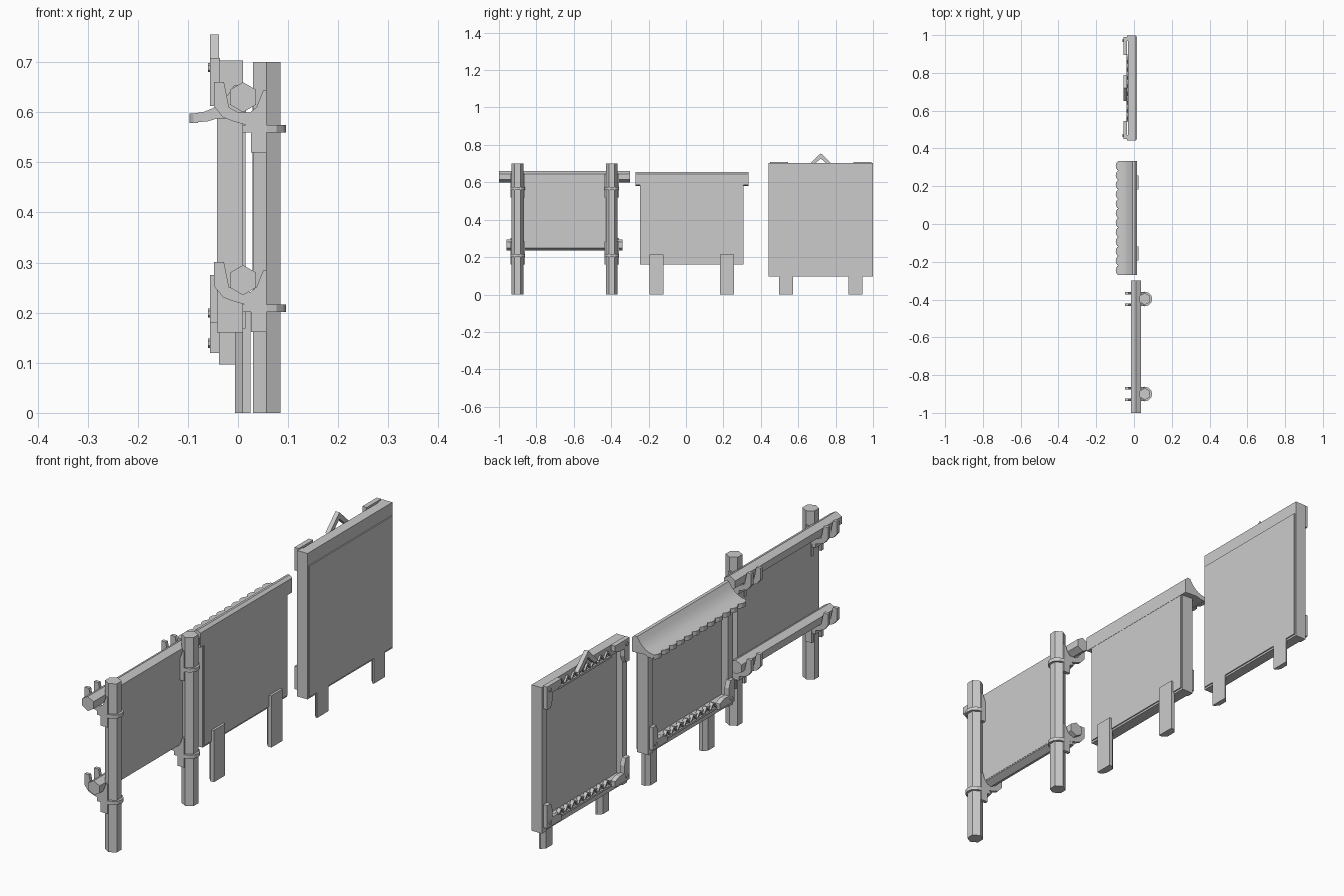
import bpy, bmesh, math
from mathutils import Vector

if "Cube" in bpy.data.objects:
    bpy.data.objects.remove(bpy.data.objects["Cube"])

GREY = (0.6, 0.6, 0.6, 1)
mat = bpy.data.materials.new("plain grey")
mat.use_nodes = True
mat.diffuse_color = GREY
mat.node_tree.nodes["Principled BSDF"].inputs["Base Color"].default_value = GREY


def prism(name, outline, axis, start, end):
    """Extrude a 2D outline along an axis; the outline uses the other two axes in order."""
    def place(p, t):
        c = list(p)
        c.insert("xyz".index(axis), t)
        return Vector(c)
    bm = bmesh.new()
    low = [bm.verts.new(place(p, start)) for p in outline]
    high = [bm.verts.new(place(p, end)) for p in outline]
    bm.faces.new(low)
    bm.faces.new(high)
    n = len(outline)
    for i in range(n):
        j = (i + 1) % n
        bm.faces.new((low[i], low[j], high[j], high[i]))
    bmesh.ops.recalc_face_normals(bm, faces=bm.faces)
    mesh = bpy.data.meshes.new(name)
    bm.to_mesh(mesh)
    bm.free()
    mesh.materials.append(mat)
    obj = bpy.data.objects.new(name, mesh)
    bpy.context.collection.objects.link(obj)
    return obj


def box(name, x, y, z):
    return prism(name, [(x[0], y[0]), (x[1], y[0]), (x[1], y[1]), (x[0], y[1])], "z", *z)


def ngon(cx, cy, r, n=6, turn=math.pi / 2):
    return [(cx + r * math.cos(turn + math.tau * i / n),
             cy + r * math.sin(turn + math.tau * i / n)) for i in range(n)]


# ---- Sign on two hexagonal posts ----
POST_X = 0.057
HOOK = [(-0.048, 0.66), (-0.028, 0.66), (-0.018, 0.61), (0, 0.6), (0.025, 0.6),
        (0.037, 0.61), (0.05, 0.643), (0.057, 0.643), (0.057, 0.52), (0.026, 0.52),
        (0.026, 0.572), (-0.01, 0.582), (-0.03, 0.59), (-0.048, 0.612)]
prism("upper_beam", ngon(0.01, 0.63, 0.03), "y", -1, -0.3)
prism("lower_beam", ngon(0.01, 0.265, 0.03), "y", -0.96, -0.34)
box("post_panel", (0.029, 0.037), (-0.9, -0.4), (0.255, 0.645))
for y in (-0.9, -0.397):
    prism("post", ngon(POST_X, y, 0.0317), "z", 0, 0.7)
    for drop in (0, 0.359):
        prism("post_band", ngon(POST_X, y, 0.039, 12), "z", 0.56 - drop, 0.575 - drop)
        box("band_tab", (0.009, POST_X), (y - 0.037, y + 0.037), (0.56 - drop, 0.575 - drop))
        for side in (-1, 1):
            c = y + side * 0.031
            prism("beam_hook", [(px, pz - drop) for px, pz in HOOK], "y", c - 0.007, c + 0.007)


# ---- Framed boards ----
def framed_board(label, y0, y1, z0, z1, front, plate_top):
    back, rim = 0.01, 0.03
    box(label + "_core", (-0.012, back), (y0, y1), (z0, z1))
    for a in (y0, y1 - rim):
        box(label + "_stile", (front, back), (a, a + rim), (z0, z1))
    for a in (z0, z1 - 0.045):
        box(label + "_rail", (front + 0.006, back), (y0 + rim, y1 - rim), (a, a + 0.045))
    box(label + "_back_plate", (back, 0.015), (y0 + 0.006, y1 - 0.006), (z0 + 0.008, plate_top))


def board_leg(label, y, x0, x1, top):
    h = 0.037
    prism(label + "_leg", [(x1, y - h), (x1, y + h), (x0 + 0.015, y + h), (x0, y + h * 0.55),
                           (x0, y - h * 0.55), (x0 + 0.015, y - h)], "z", 0, top)


def corner_bracket(label, y, z, sy, sz):
    """L-shaped plate whose outer corner sits at (y, z)."""
    arm, w = 0.095, 0.035
    shape = [(0, 0), (arm, 0), (arm, w * 0.7), (arm * 0.7, w), (w, w),
             (w, arm * 0.7), (w * 0.7, arm), (0, arm)]
    prism(label + "_bracket", [(y + sy * a, z + sz * b) for a, b in shape], "x", -0.056, -0.036)
    c = (y + sy * 0.019, z + sz * 0.019)
    prism(label + "_stud", ngon(*c, 0.009), "x", -0.06, -0.05)


def zigzag(label, y0, y1, z0, z1, front):
    """Row of slanted bars forming triangles between two thin strips."""
    n, w = 16, 0.007
    step = (y1 - y0) / n
    for i in range(n):
        a, b = y0 + i * step, y0 + (i + 1) * step
        za, zb = (z0, z1) if i % 2 == 0 else (z1, z0)
        prism(label + "_lattice_bar", [(a - w / 2, za), (a + w / 2, za), (b + w / 2, zb),
                                       (b - w / 2, zb)], "x", front - 0.008, front + 0.008)
    edge = z0 - 0.006
    box(label + "_lattice_strip", (front - 0.008, front + 0.008), (y0, y1), (edge, z0 + 0.002))


# ---- Roofed board ----
R0, R1 = -0.247, 0.308
framed_board("roofed_board", R0, R1, 0.16, 0.6, -0.042, 0.59)
for y in (-0.157, 0.22):
    board_leg("roofed_board", y, -0.006, 0.025, 0.215)
corner_bracket("roofed_board", R0 + 0.01, 0.18, 1, 1)
corner_bracket("roofed_board", R1 - 0.01, 0.18, -1, 1)
zigzag("roofed_board", R0 + 0.105, R1 - 0.105, 0.187, 0.215, -0.036)

ROOF = [(0.016, 0.585), (0.016, 0.645), (0.004, 0.655), (-0.008, 0.653), (-0.02, 0.635),
        (-0.034, 0.619), (-0.05, 0.608), (-0.068, 0.601), (-0.086, 0.598),
        (-0.084, 0.58), (-0.06, 0.582), (-0.04, 0.588)]
Y0, Y1, TILES = -0.27, 0.333, 12
roof = prism("roof", ROOF, "y", Y0, Y1)
tile = (Y1 - Y0) / TILES
for i in range(TILES):
    c = Y0 + (i + 0.5) * tile
    arc = [(-0.08 - 0.017 * math.sin(t), c + tile / 2 * math.cos(t))
           for t in (math.pi * k / 6 for k in range(7))]
    prism("eave_tile", arc, "z", 0.579, 0.598)

# ---- Tall board with a gable ----
T0, T1 = 0.442, 0.999
MID = (T0 + T1) / 2
framed_board("tall_board", T0, T1, 0.097, 0.703, -0.038, 0.65)
for y in (MID - 0.186, MID + 0.186):
    board_leg("tall_board", y, -0.006, 0.015, 0.11)
for z, sz in ((0.708, -1), (0.12, 1)):
    corner_bracket("tall_board", T0 + 0.008, z, 1, sz)
    corner_bracket("tall_board", T1 - 0.008, z, -1, sz)
zigzag("tall_board", T0 + 0.105, T1 - 0.105, 0.662, 0.69, -0.032)
zigzag("tall_board", T0 + 0.105, T1 - 0.105, 0.127, 0.155, -0.032)
prism("gable", [(MID - 0.068, 0.69), (MID, 0.755), (MID + 0.068, 0.69), (MID + 0.04, 0.69),
                (MID, 0.728), (MID - 0.04, 0.69)], "x", -0.056, -0.038)

# Soften the curved roof slope only
bpy.ops.object.select_all(action="DESELECT")
roof.select_set(True)
bpy.context.view_layer.objects.active = roof
bpy.ops.object.shade_smooth_by_angle(angle=math.radians(30))
